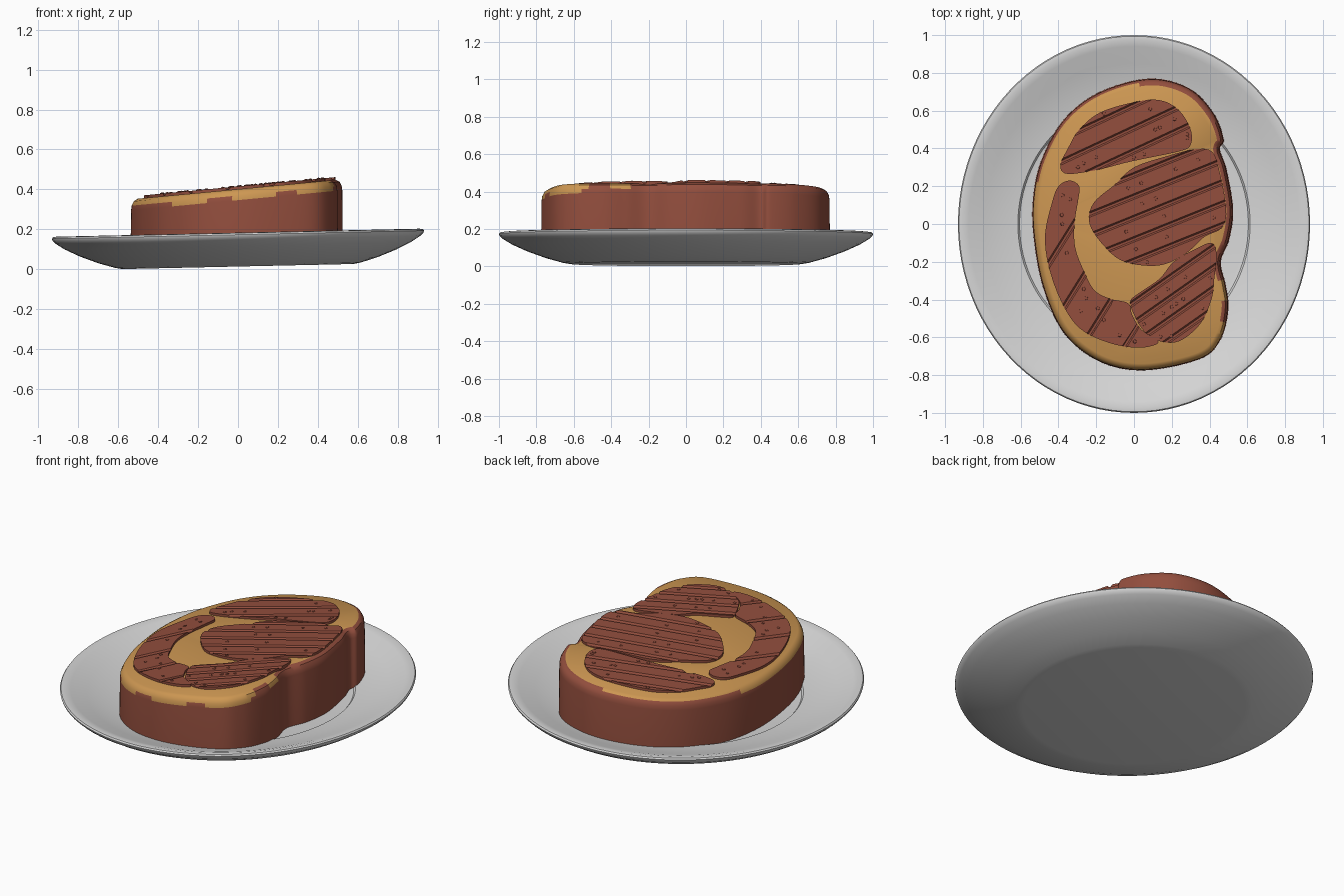
import bpy, bmesh, math, random
from mathutils import Vector, Matrix

if "Cube" in bpy.data.objects:
    bpy.data.objects.remove(bpy.data.objects["Cube"])

random.seed(4)


def material(name, rgb):
    m = bpy.data.materials.new(name)
    m.diffuse_color = (*rgb, 1)
    m.use_nodes = True
    m.node_tree.nodes["Principled BSDF"].inputs["Base Color"].default_value = m.diffuse_color
    return m


PLATE = material("plate white", (0.68, 0.68, 0.68))
MEAT = material("seared brown", (0.29, 0.076, 0.047))
FAT = material("golden fat", (0.61, 0.31, 0.085))


def finish(bm, name, mats, angle=35):
    bmesh.ops.recalc_face_normals(bm, faces=bm.faces)
    me = bpy.data.meshes.new(name)
    bm.to_mesh(me)
    bm.free()
    for m in mats:
        me.materials.append(m)
    ob = bpy.data.objects.new(name, me)
    bpy.context.collection.objects.link(ob)
    bpy.ops.object.select_all(action='DESELECT')
    ob.select_set(True)
    bpy.context.view_layer.objects.active = ob
    bpy.ops.object.shade_smooth_by_angle(angle=math.radians(angle))
    return ob


def spline(pts, n):
    """Closed smooth curve through the points."""
    out, c = [], len(pts)
    for i in range(c):
        p0, p1, p2, p3 = (Vector(pts[(i + k) % c]) for k in (-1, 0, 1, 2))
        for s in range(n):
            t = s / n
            out.append(0.5 * (2 * p1 + (p2 - p0) * t + (2 * p0 - 5 * p1 + 4 * p2 - p3) * t ** 2
                              + (3 * p1 - p0 - 3 * p2 + p3) * t ** 3))
    return out


def inward(curve, d):
    """Offset a clockwise curve inward."""
    res = []
    for i, p in enumerate(curve):
        t = (curve[(i + 1) % len(curve)] - curve[i - 1]).normalized()
        res.append(p + Vector((t.y, -t.x)) * d)
    return res


def top_z(x):
    return 0.401 + 0.095 * x


# Oval plate: turned profile, squashed in x and slightly tilted
profile = [(0.62, 0.0135), (0.66, 0.02), (0.75, 0.045), (0.85, 0.081), (0.93, 0.117), (0.98, 0.147),
           (0.997, 0.163), (1.0, 0.173), (0.994, 0.181), (0.975, 0.183), (0.94, 0.174), (0.85, 0.143),
           (0.76, 0.118), (0.69, 0.104), (0.66, 0.099), (0.65, 0.088), (0.63, 0.084)]
bm = bmesh.new()
N = 96
rings = []
for r, z in profile:
    ring = []
    for i in range(N):
        a = 2 * math.pi * i / N
        x = 0.932 * r * math.cos(a)
        ring.append(bm.verts.new((x, r * math.sin(a), z + 0.022 * x)))
    rings.append(ring)
for a, b in zip(rings, rings[1:]):
    for i in range(N):
        j = (i + 1) % N
        bm.faces.new((a[i], a[j], b[j], b[i]))
bm.faces.new(rings[0])
bm.faces.new(rings[-1])
finish(bm, "plate", [PLATE])

# Steak body: outline stacked into walls, a rounded rim and a fat-coloured top
outline = spline([(0.08, 0.77), (0.29, 0.72), (0.42, 0.59), (0.475, 0.45), (0.455, 0.395), (0.49, 0.29),
                  (0.525, 0.08), (0.505, -0.08), (0.46, -0.2), (0.485, -0.32), (0.5, -0.45), (0.46, -0.61),
                  (0.35, -0.715), (0.055, -0.775), (-0.18, -0.73), (-0.37, -0.58), (-0.48, -0.34),
                  (-0.53, -0.08), (-0.535, 0.13), (-0.49, 0.34), (-0.37, 0.555), (-0.18, 0.70)], 9)
bm = bmesh.new()
levels = [(0.0, None), (0.003, -0.055), (0.006, -0.032), (0.017, -0.011), (0.036, 0.0)]
rings = []
for d, dz in levels:
    rings.append([bm.verts.new((p.x, p.y, 0.085 + 0.022 * p.x if dz is None else top_z(p.x) + dz))
                  for p in inward(outline, d)])
n = len(outline)
for k, (a, b) in enumerate(zip(rings, rings[1:])):
    for i in range(n):
        j = (i + 1) % n
        f = bm.faces.new((a[i], a[j], b[j], b[i]))
        x, y = outline[i]
        seared = x > 0.40 and (y > -0.28 or -0.52 < y < -0.4)
        fatty = (k == 3 and (y < 0.6 or x < 0)) or (k == 2 and y < 0.2) \
            or (k == 1 and y < -0.55 and x > -0.32 and math.sin(19 * x) > -0.5)
        f.material_index = int(fatty and not seared)
bm.faces.new(rings[0])
bm.faces.new(rings[-1]).material_index = 1
finish(bm, "steak_body", [MEAT, FAT])


def muscle(name, pts, angle, spacing, shift):
    """Raised lean section with diagonal grill grooves and small bumps."""
    bm = bmesh.new()
    face = bm.faces.new([bm.verts.new((p.x, p.y, 0.002)) for p in spline(pts, 5)])
    bmesh.ops.inset_region(bm, faces=[face], thickness=0.014, use_even_offset=True)
    inner = face
    rim = [e for e in bm.edges if e.is_boundary]
    for v in inner.verts:
        v.co.z = 0.014
    # thin skirt tucked into the fat
    for v in [g for g in bmesh.ops.extrude_edge_only(bm, edges=rim)['geom']
              if isinstance(g, bmesh.types.BMVert)]:
        v.co.z = -0.02
    tris = bmesh.ops.triangulate(bm, faces=[inner])['faces']
    a = math.radians(angle)
    nrm = Vector((-math.sin(a), math.cos(a), 0))
    dist = [nrm.dot(v.co) for v in bm.verts]
    lines = []
    s = math.ceil((min(dist) - shift) / spacing) * spacing + shift
    while s < max(dist):
        lines.append(s)
        s += spacing
    for s in lines:
        for off in (-0.014, -0.006, 0.006, 0.014):
            faces = [f for f in bm.faces if all(v.co.z > 0.013 for v in f.verts)]
            geom = set(faces) | {e for f in faces for e in f.edges} | {v for f in faces for v in f.verts}
            bmesh.ops.bisect_plane(bm, geom=list(geom), dist=1e-5, plane_co=nrm * (s + off), plane_no=nrm)
    flat = [f.calc_center_median() for f in bm.faces
            if f.calc_area() > 0.0008 and all(v.co.z > 0.013 for v in f.verts)]
    for v in bm.verts:
        if v.co.z > 0.013 and any(abs(nrm.dot(v.co) - s) < 0.0065 for s in lines):
            v.co.z = 0.003
    for c in random.sample(flat, min(12, len(flat))):
        bmesh.ops.create_icosphere(bm, subdivisions=1, radius=0.011,
                                   matrix=Matrix.Translation(c) @ Matrix.Diagonal((1, 1, 0.5, 1)))
    for v in bm.verts:
        v.co.z += top_z(v.co.x)
    finish(bm, name, [MEAT], 30)


# Lean sections of the cut
muscle("upper_muscle", [(-0.39, 0.31), (-0.35, 0.40), (-0.29, 0.50), (-0.18, 0.59), (0.0, 0.645), (0.14, 0.655),
                        (0.24, 0.6), (0.30, 0.5), (0.30, 0.42), (0.24, 0.385), (-0.02, 0.33), (-0.18, 0.29),
                        (-0.35, 0.265)], 25, 0.11, 0.02)
muscle("centre_muscle", [(-0.10, 0.21), (0.0, 0.30), (0.16, 0.355), (0.32, 0.395), (0.41, 0.385), (0.45, 0.29),
                         (0.488, 0.08), (0.465, -0.02), (0.37, -0.07), (0.27, -0.16), (0.13, -0.22),
                         (-0.05, -0.2), (-0.155, -0.12), (-0.235, 0), (-0.215, 0.11)], 22, 0.105, 0.03)
muscle("left_muscle", [(-0.40, 0.20), (-0.34, 0.23), (-0.29, 0.20), (-0.295, 0.13), (-0.315, 0), (-0.31, -0.13),
                       (-0.26, -0.26), (-0.21, -0.35), (-0.13, -0.395), (-0.03, -0.42), (-0.01, -0.48),
                       (0.04, -0.56), (0.13, -0.625), (0.03, -0.655), (-0.13, -0.63), (-0.29, -0.55),
                       (-0.39, -0.40), (-0.455, -0.21), (-0.47, -0.05), (-0.435, 0.11)], 58, 0.19, 0.08)
muscle("lower_muscle", [(-0.02, -0.41), (0.02, -0.37), (0.135, -0.29), (0.21, -0.2), (0.32, -0.135),
                        (0.41, -0.10), (0.437, -0.16), (0.425, -0.29), (0.41, -0.40), (0.35, -0.53),
                        (0.24, -0.62), (0.135, -0.62), (0.055, -0.57), (0.0, -0.48)], 35, 0.09, 0.02)
